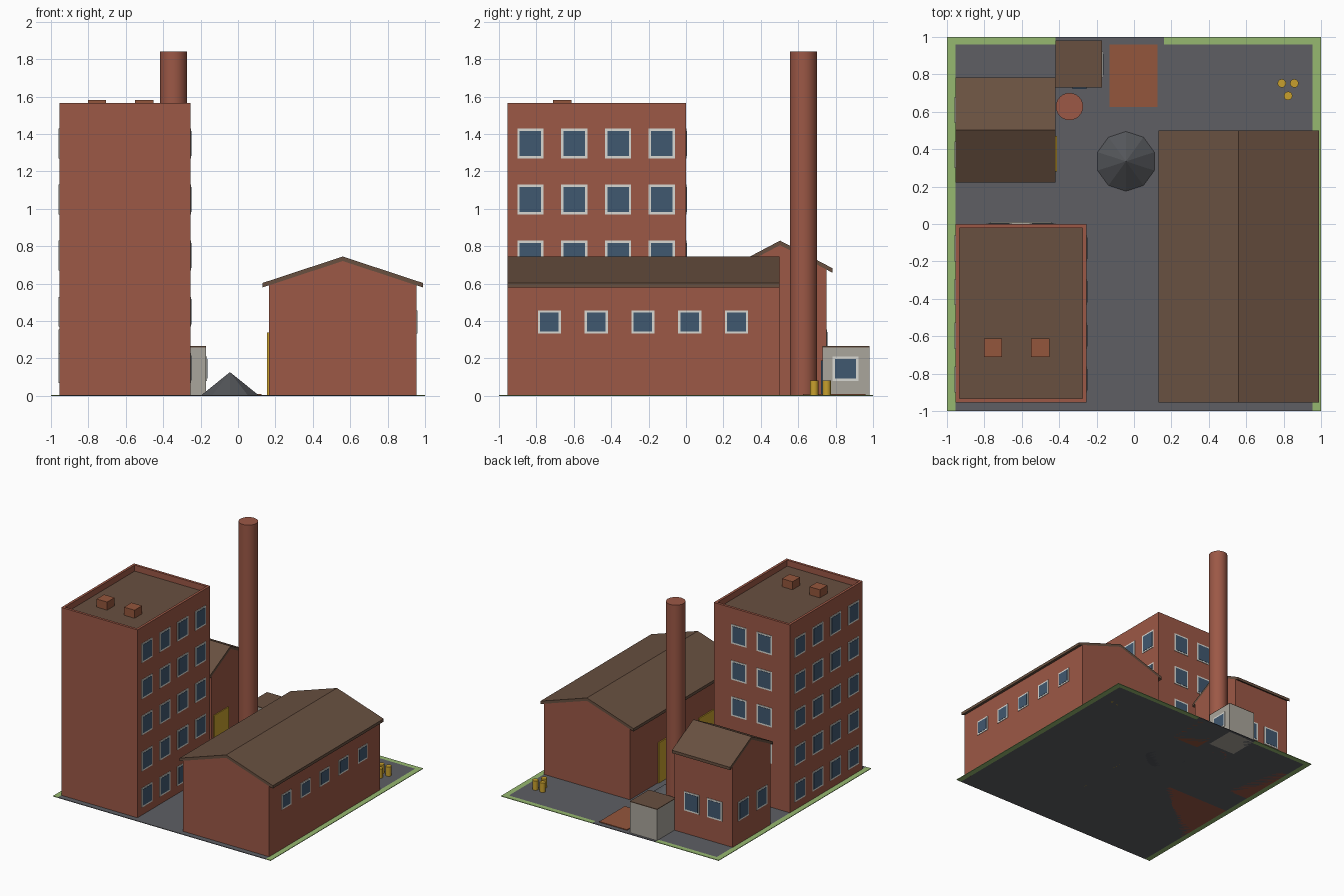
import bpy, bmesh, math
from mathutils import Matrix, Vector

if "Cube" in bpy.data.objects:
    bpy.data.objects.remove(bpy.data.objects["Cube"])


def mat(name, r, g, b):
    m = bpy.data.materials.new(name)
    m.diffuse_color = [((c / 255 + 0.055) / 1.055) ** 2.4 for c in (r, g, b)] + [1]
    m.use_nodes = True
    m.node_tree.nodes["Principled BSDF"].inputs["Base Color"].default_value = m.diffuse_color
    return m


brick = mat("brick", 156, 88, 70)
rust = mat("rust", 148, 86, 60)
roof = mat("roof", 104, 80, 64)
asphalt = mat("asphalt", 94, 95, 100)
grass = mat("grass", 150, 184, 112)
yellow = mat("yellow", 200, 160, 45)
frame = mat("frame", 216, 216, 210)
glass = mat("glass", 64, 88, 112)
concrete = mat("concrete", 170, 166, 156)
coal = mat("coal", 84, 86, 90)


def finish(name, bm, m):
    bmesh.ops.recalc_face_normals(bm, faces=bm.faces)
    me = bpy.data.meshes.new(name)
    bm.to_mesh(me)
    bm.free()
    me.materials.append(m)
    ob = bpy.data.objects.new(name, me)
    bpy.context.collection.objects.link(ob)
    return ob


def boxes(name, m, *bounds):
    """Each bound is (x0, x1, y0, y1, z0, z1)."""
    bm = bmesh.new()
    for x0, x1, y0, y1, z0, z1 in bounds:
        mx = (Matrix.Translation(((x0 + x1) / 2, (y0 + y1) / 2, (z0 + z1) / 2))
              @ Matrix.Diagonal((x1 - x0, y1 - y0, z1 - z0, 1)))
        bmesh.ops.create_cube(bm, size=1, matrix=mx)
    return finish(name, bm, m)


def prism(name, m, pts, axis, a, b):
    """Extrude a (horizontal, z) profile along x or y from a to b."""
    bm = bmesh.new()
    put = (lambda h, z: (a, h, z)) if axis == 'x' else (lambda h, z: (h, a, z))
    f = bm.faces.new([bm.verts.new(put(h, z)) for h, z in pts])
    ext = bmesh.ops.extrude_face_region(bm, geom=[f])
    move = Vector((b - a, 0, 0)) if axis == 'x' else Vector((0, b - a, 0))
    bmesh.ops.translate(bm, vec=move,
                        verts=[v for v in ext["geom"] if isinstance(v, bmesh.types.BMVert)])
    return finish(name, bm, m)


def round_part(name, m, x, y, r, h, n, r2=None, smooth=True):
    bm = bmesh.new()
    bmesh.ops.create_cone(bm, cap_ends=True, segments=n, radius1=r,
                          radius2=r if r2 is None else r2, depth=h,
                          matrix=Matrix.Translation((x, y, h / 2)))
    ob = finish(name, bm, m)
    if smooth:
        bpy.ops.object.select_all(action='DESELECT')
        ob.select_set(True)
        bpy.context.view_layer.objects.active = ob
        bpy.ops.object.shade_smooth_by_angle(angle=math.radians(40))


def windows(name, axis, face, sign, along, heights, w=0.14, h=0.16):
    """Grid of framed windows on the wall at axis = face, facing sign."""
    def panel(c, z, w, h, d):
        lo, hi = sorted((face - sign * 0.005, face + sign * d))
        side = (c - w / 2, c + w / 2)
        up = (z - h / 2, z + h / 2)
        return (lo, hi, *side, *up) if axis == 'x' else (*side, lo, hi, *up)
    spots = [(c, z) for c in along for z in heights]
    boxes(name + "_frames", frame, *[panel(c, z, w, h, 0.004) for c, z in spots])
    boxes(name + "_glass", glass,
          *[panel(c, z, w - 0.026, h - 0.026, 0.006) for c, z in spots])


def gabled(name, axis, a, b, mid, half, eave, apex, over=0.033, t=0.024):
    """Gabled brick hall with an overhanging folded roof."""
    slope = (apex - eave) / (half + over)
    wall = apex - t - slope * half
    prism(name + "_walls", brick, [(mid - half, 0), (mid + half, 0), (mid + half, wall),
                                   (mid, apex - t), (mid - half, wall)], axis, a, b)
    o = half + over
    prism(name + "_roof", roof, [(mid - o, eave - t), (mid, apex - t), (mid + o, eave - t),
                                 (mid + o, eave), (mid, apex), (mid - o, eave)], axis, a, b)


# Yard with grass verge
G = 0.005
boxes("yard", asphalt, (-0.955, 0.955, -1, 0.96, 0, G), (-0.42, 0.16, 0.96, 1, 0, G))
boxes("grass_verge", grass, (-1, -0.955, -1, 1, 0, G), (0.955, 1, -1, 1, 0, G),
      (-0.955, -0.42, 0.96, 1, 0, G), (0.16, 0.955, 0.96, 1, 0, G))
boxes("rust_pad", rust, (-0.13, 0.125, 0.625, 0.96, 0, 0.011))

# Tall block with parapet and roof vents
X0, X1, Y0, Y1, T = -0.955, -0.255, -0.955, 0, 0.021
boxes("tower_walls", brick, (X0, X1, Y0, Y1, 0, 1.51))
boxes("tower_parapet", brick, (X0, X1, Y0, Y0 + T, 1.51, 1.565), (X0, X1, Y1 - T, Y1, 1.51, 1.565),
      (X0, X0 + T, Y0 + T, Y1 - T, 1.51, 1.565), (X1 - T, X1, Y0 + T, Y1 - T, 1.51, 1.565))
boxes("tower_roof", roof, (X0 + T, X1 - T, Y0 + T, Y1 - T, 1.505, 1.515))
boxes("roof_vents", rust, *[(x, x + 0.097, -0.71, -0.612, 1.51, 1.582) for x in (-0.802, -0.55)])
floors = [0.15 + 0.3 * i for i in range(5)]
cols = (-0.832, -0.597, -0.363, -0.13)
windows("tower_right", 'x', X1, 1, cols, floors)
windows("tower_left", 'x', X0, -1, cols, floors)
windows("tower_back", 'y', Y1, 1, (-0.722, -0.488), floors[1:])
boxes("tower_back_door", concrete, (-0.77, -0.44, -0.005, 0.01, 0, 0.3))

# Long hall
gabled("hall", 'y', -0.955, 0.5, 0.56, 0.395, 0.604, 0.745)
windows("hall_right", 'x', 0.955, 1, [-0.73 + 0.25 * i for i in range(5)], [0.395], 0.125, 0.125)
boxes("hall_doors", yellow, *[(0.155, 0.17, y, y + 0.19, 0, 0.34) for y in (-0.59, -0.06)])

# Small hall
gabled("workshop", 'x', -0.955, -0.42, 0.503, 0.248, 0.682, 0.83)
windows("workshop_back", 'y', 0.751, 1, (-0.79, -0.58), [0.275])
windows("workshop_left", 'x', -0.955, -1, (0.37, 0.61), [0.275])
boxes("workshop_door", yellow, (-0.425, -0.413, 0.28, 0.47, 0, 0.34))

# Shed
boxes("shed_walls", concrete, (-0.42, -0.17, 0.73, 0.98, 0, 0.26))
boxes("shed_roof", roof, (-0.42, -0.17, 0.73, 0.98, 0.26, 0.266))
boxes("shed_door", glass, (-0.33, -0.255, 0.722, 0.735, 0, 0.19))
windows("shed_right", 'x', -0.17, 1, [0.853], [0.145], 0.14, 0.13)

# Chimney, coal heap and barrels
round_part("chimney", brick, -0.345, 0.628, 0.073, 1.84, 24)
round_part("coal_heap", coal, -0.043, 0.335, 0.166, 0.127, 10, 0, False)
for i, (x, y) in enumerate(((0.79, 0.752), (0.857, 0.752), (0.824, 0.685))):
    round_part(f"barrel_{i + 1}", yellow, x, y, 0.023, 0.082, 12)
